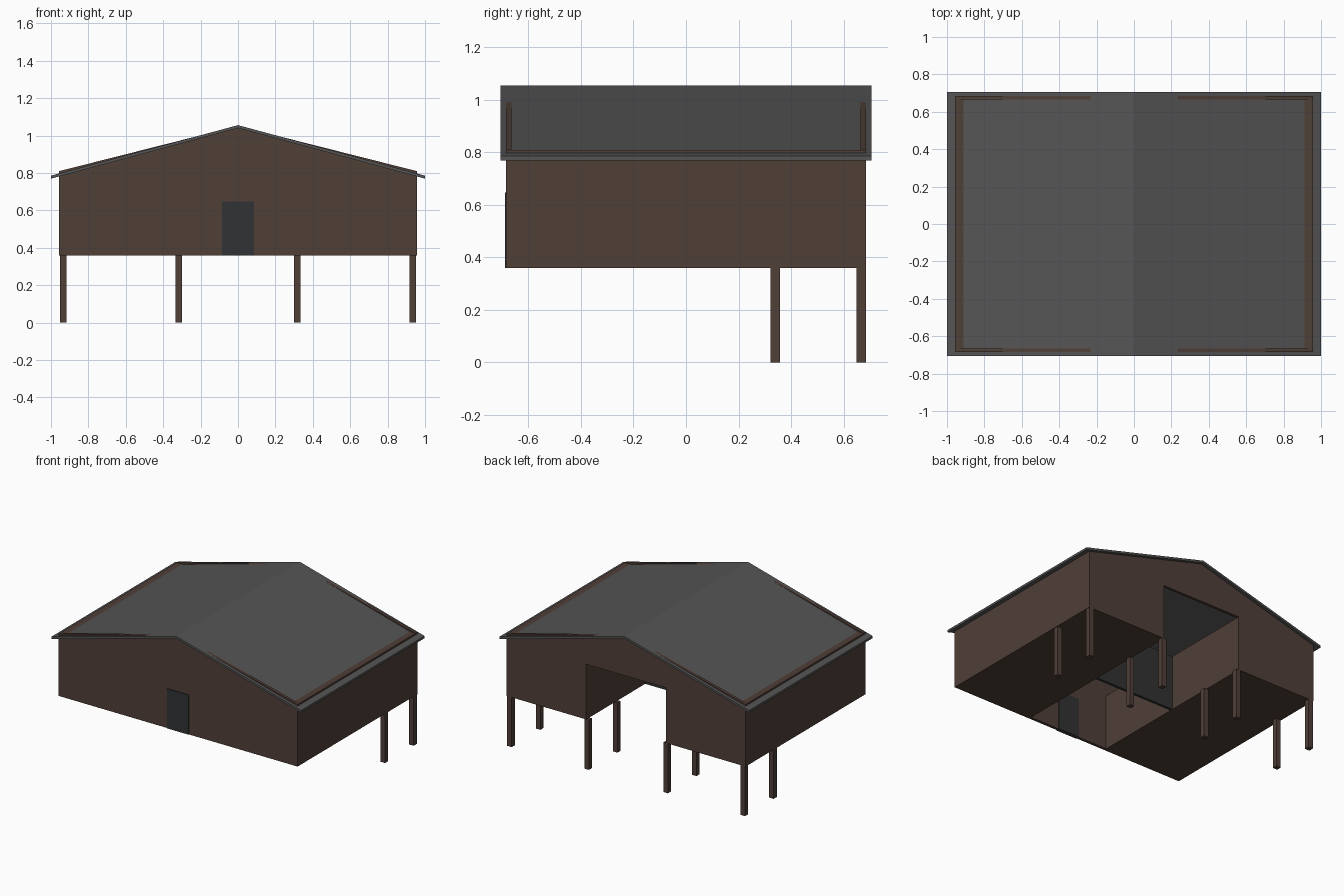
import bpy, bmesh
from mathutils import Vector

cube = bpy.data.objects.get("Cube")
if cube:
    bpy.data.objects.remove(cube, do_unlink=True)


def material(name, r, g, b):
    m = bpy.data.materials.new(name)
    m.use_nodes = True
    m.diffuse_color = (r, g, b, 1)
    bsdf = m.node_tree.nodes["Principled BSDF"]
    bsdf.inputs["Base Color"].default_value = (r, g, b, 1)
    bsdf.inputs["Roughness"].default_value = 0.9
    return m


BROWN = material("brown timber", 0.08, 0.05, 0.039)
GREY = material("grey roofing", 0.09, 0.09, 0.09)
DARK = material("dark door grey", 0.031, 0.032, 0.034)


def extrude_profile(name, points, y0, y1, mat):
    """Extrude an outline drawn in x and z from y0 to y1."""
    bm = bmesh.new()
    face = bm.faces.new([bm.verts.new((x, y0, z)) for x, z in points])
    new = bmesh.ops.extrude_face_region(bm, geom=[face])["geom"]
    bmesh.ops.translate(bm, vec=Vector((0, y1 - y0, 0)),
                        verts=[v for v in new if isinstance(v, bmesh.types.BMVert)])
    bmesh.ops.recalc_face_normals(bm, faces=bm.faces)
    mesh = bpy.data.meshes.new(name)
    bm.to_mesh(mesh)
    bm.free()
    mesh.materials.append(mat)
    obj = bpy.data.objects.new(name, mesh)
    bpy.context.collection.objects.link(obj)
    return obj


def box(name, x0, x1, y0, y1, z0, z1, mat):
    return extrude_profile(name, [(x0, z0), (x1, z0), (x1, z1), (x0, z1)], y0, y1, mat)


W, D, T = 0.957, 0.685, 0.02        # half width, half depth, wall thickness
FLOOR, EAVE, RIDGE = 0.36, 0.81, 1.052
BAY, BAY_TOP = 0.32, 0.76           # half width and height of the open bay

# Gable walls, the back one with the bay opening
gable = [(W, FLOOR), (W, EAVE), (0, RIDGE), (-W, EAVE), (-W, FLOOR)]
opening = [(-BAY, FLOOR), (-BAY, BAY_TOP), (BAY, BAY_TOP), (BAY, FLOOR)]
extrude_profile("front_wall", gable, -D, -D + T, BROWN)
extrude_profile("back_wall", gable + opening, D - T, D, BROWN)

# Side walls, floors and bay walls either side of the open bay
for side, s in (("left", 1), ("right", -1)):
    box(side + "_wall", s * W, s * (W - T), -D + T, D - T, FLOOR, EAVE, BROWN)
    # The wall plate on top runs in under the roof
    box(side + "_wall_plate", s * (W - T), s * (W - 0.06), -D + T, D - T, EAVE - 0.02, EAVE, BROWN)
    box(side + "_floor", s * (W - T), s * BAY, -D + T, D - T, FLOOR, FLOOR + T, BROWN)
    box(side + "_bay_wall", s * BAY, s * (BAY + T), -D + T, D - T, FLOOR, BAY_TOP, BROWN)

# Partition across the bay and front door
box("bay_partition", -BAY, BAY, -0.01, 0.01, FLOOR, BAY_TOP, DARK)
box("front_door", -0.085, 0.085, -D - 0.005, -D + T + 0.003, FLOOR, 0.647, DARK)

# Thin gabled roof
top, tip, thick = 1.056, 0.786, 0.016
extrude_profile("roof", [(-1, tip), (0, top), (1, tip), (1, tip - thick),
                         (0, top - thick), (-1, tip - thick)], -0.707, 0.707, GREY)

# Posts under the back half
P = 0.018
for row, y in (("back", D - P), ("middle", 0.34)):
    for i, x in enumerate((-0.935, -0.317, 0.317, 0.935)):
        box(f"{row}_post_{i + 1}", x - P, x + P, y - P, y + P, 0, FLOOR, BROWN)
